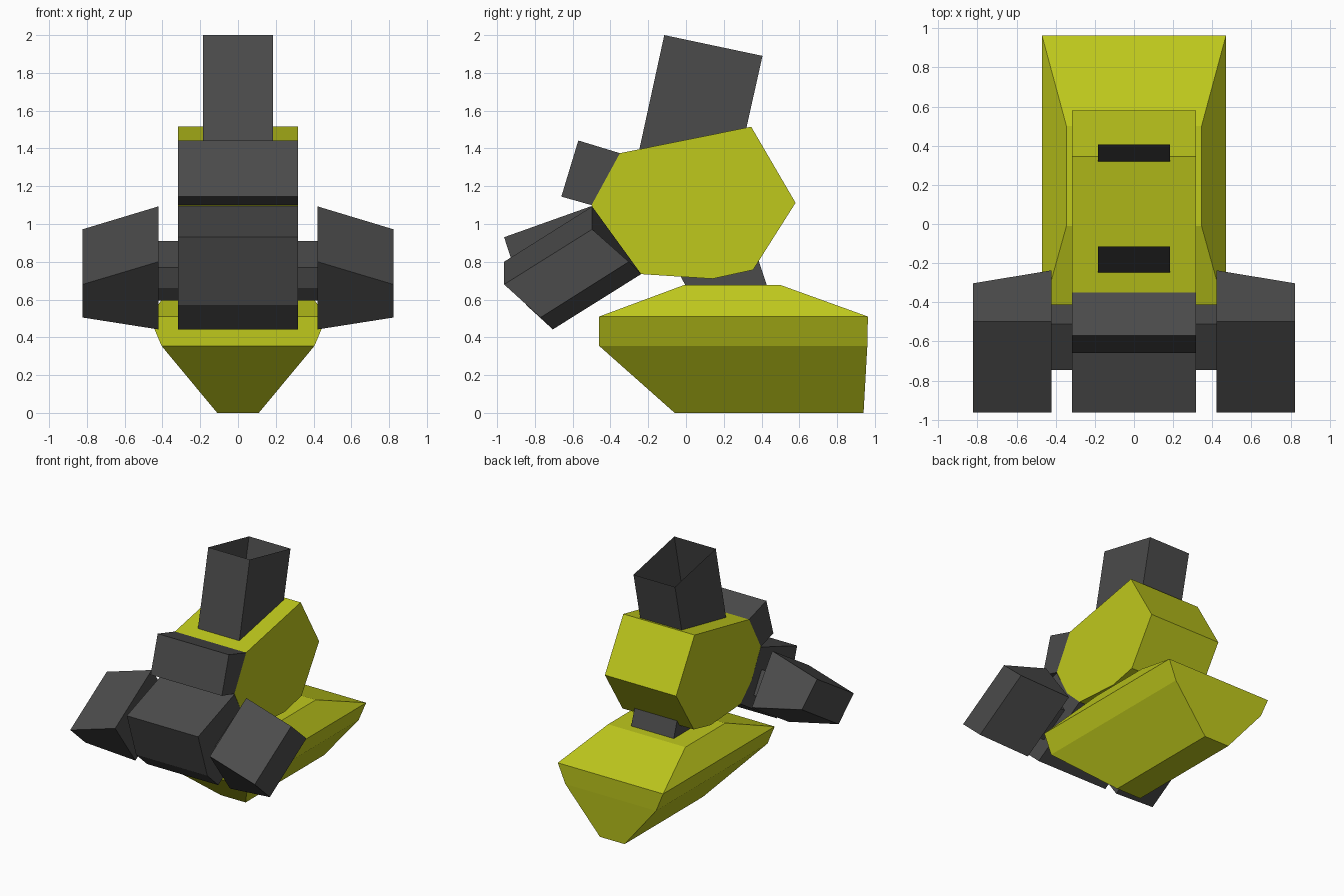
import bpy, bmesh

if "Cube" in bpy.data.objects:
    bpy.data.objects.remove(bpy.data.objects["Cube"])

yellow = bpy.data.materials.new("yellow_paint")
yellow.diffuse_color = (0.52, 0.58, 0.012, 1)
yellow.use_nodes = True
yellow.node_tree.nodes["Principled BSDF"].inputs["Base Color"].default_value = yellow.diffuse_color
grey = bpy.data.materials.new("dark_grey")
grey.diffuse_color = (0.07, 0.07, 0.07, 1)
grey.use_nodes = True
grey.node_tree.nodes["Principled BSDF"].inputs["Base Color"].default_value = grey.diffuse_color


def loft(name, rings, mat, caps=True):
    """Skin a list of equal-length point rings with flat faces."""
    bm = bmesh.new()
    loops = [[bm.verts.new(p) for p in ring] for ring in rings]
    n = len(loops[0])
    for a, b in zip(loops, loops[1:]):
        for i in range(n):
            j = (i + 1) % n
            bm.faces.new((a[i], a[j], b[j], b[i]))
    if caps:
        bm.faces.new(loops[0])
        bm.faces.new(loops[-1])
    bmesh.ops.recalc_face_normals(bm, faces=bm.faces)
    mesh = bpy.data.meshes.new(name)
    bm.to_mesh(mesh)
    bm.free()
    mesh.materials.append(mat)
    obj = bpy.data.objects.new(name, mesh)
    bpy.context.collection.objects.link(obj)
    return obj


def prism(name, profile, x0, x1, mat, end_profile=None):
    """Extrude a (y, z) profile along x, optionally to a different end profile."""
    end = end_profile or profile
    return loft(name, [[(x0, y, z) for y, z in profile],
                       [(x1, y, z) for y, z in end]], mat)


def rect(x, y0, y1, z0, z1=None):
    """Rectangle ring in plan; its height may differ front to back."""
    z1 = z0 if z1 is None else z1
    return [(-x, y0, z0), (x, y0, z0), (x, y1, z1), (-x, y1, z1)]


# Boat-shaped base hull
loft("base_hull", [rect(0.11, -0.06, 0.94, 0), rect(0.405, -0.46, 0.96, 0.355),
                   rect(0.47, -0.46, 0.963, 0.51), rect(0.345, -0.01, 0.5, 0.677)], yellow)

# Pivot between base and body
prism("pivot", [(-0.06, 0.78), (0, 0.67), (0.43, 0.67), (0.38, 0.82)], -0.19, 0.19, grey)

# Faceted body
prism("body", [(-0.5, 1.1), (-0.35, 1.375), (0.345, 1.515), (0.58, 1.112),
               (0.355, 0.757), (0.14, 0.71), (-0.24, 0.735), (-0.38, 0.87)],
      -0.318, 0.318, yellow)

# Open chimney on top
loft("chimney", [rect(0.185, -0.247, 0.32, 1.395, 1.51),
                 rect(0.185, -0.115, 0.405, 2.0, 1.89)], grey, caps=False)

# Brow box on the front slope
prism("brow_box", [(-0.57, 1.442), (-0.35, 1.375), (-0.5, 1.1), (-0.66, 1.145)],
      -0.318, 0.318, grey)

# Central front block
prism("front_block", [(-0.5, 1.095), (-0.963, 0.93), (-0.845, 0.57),
                      (-0.705, 0.442), (-0.24, 0.735), (-0.38, 0.87)],
      -0.318, 0.318, grey)

# Side pods and their connecting struts
for side, s in (("left", -1), ("right", 1)):
    prism(side + "_pod",
          [(-0.497, 1.093), (-0.963, 0.8), (-0.705, 0.442), (-0.237, 0.735)],
          s * 0.422, s * 0.823, grey,
          [(-0.497, 0.972), (-0.963, 0.68), (-0.77, 0.505), (-0.303, 0.8)])
    prism(side + "_strut",
          [(-0.51, 0.91), (-0.745, 0.77), (-0.71, 0.66), (-0.645, 0.595), (-0.41, 0.74)],
          s * 0.318, s * 0.422, grey)
